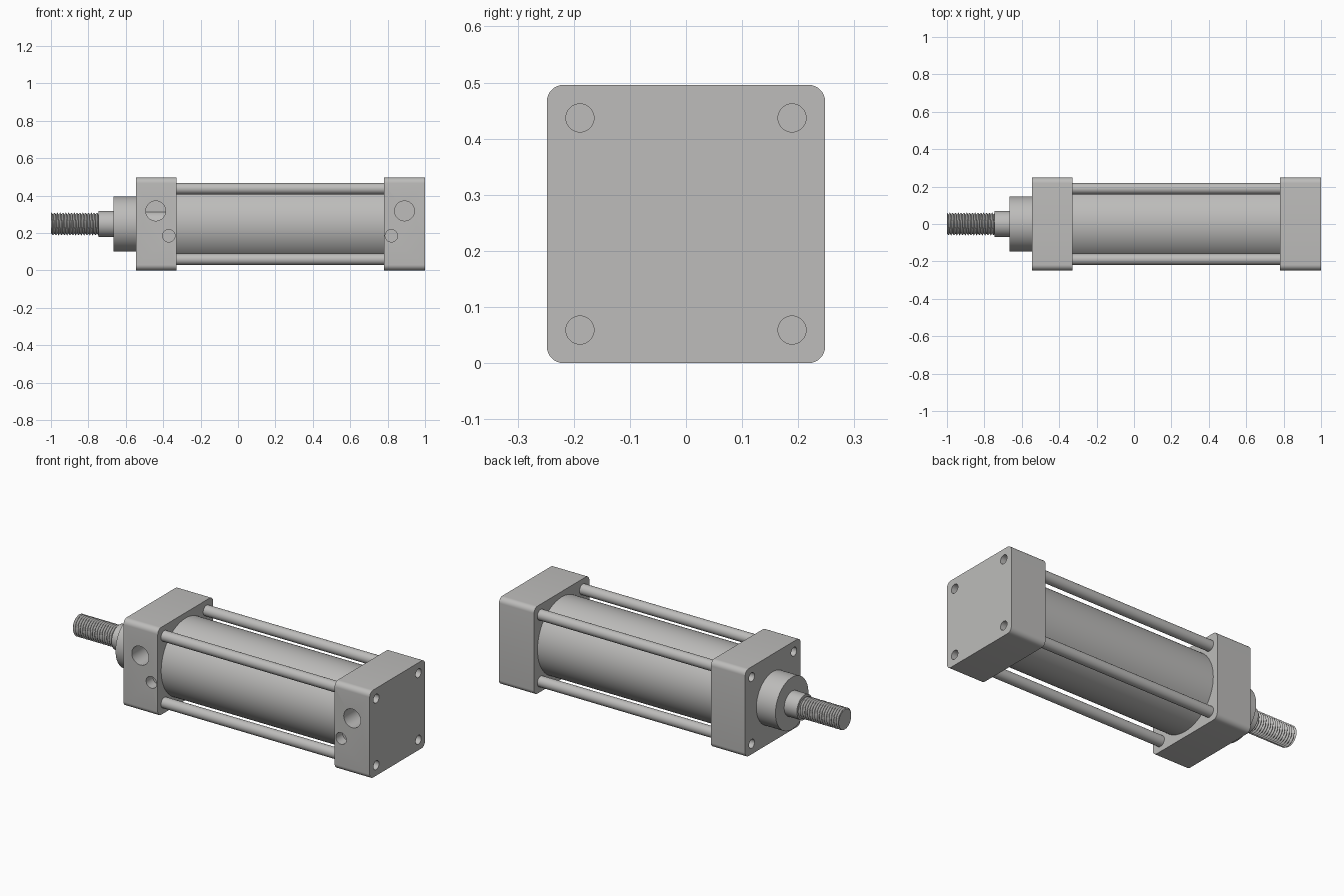
import bpy, bmesh, math
from mathutils import Matrix, Vector

if "Cube" in bpy.data.objects:
    bpy.data.objects.remove(bpy.data.objects["Cube"], do_unlink=True)

CZ = 0.248        # height of the centre axis
HALF = 0.248      # half width of the square end blocks
ROD = 0.189       # tie rod offset from the axis

steel = bpy.data.materials.new("grey steel")
steel.use_nodes = True
GREY = (0.51, 0.505, 0.495, 1)
steel.diffuse_color = GREY
steel.node_tree.nodes["Principled BSDF"].inputs["Base Color"].default_value = GREY


def finish(name, bm):
    """Turn a bmesh into a named, coloured, smooth-shaded object."""
    bmesh.ops.recalc_face_normals(bm, faces=bm.faces)
    mesh = bpy.data.meshes.new(name)
    bm.to_mesh(mesh)
    bm.free()
    mesh.materials.append(steel)
    ob = bpy.data.objects.new(name, mesh)
    bpy.context.collection.objects.link(ob)
    smooth(ob)
    return ob


def smooth(ob):
    bpy.ops.object.select_all(action='DESELECT')
    ob.select_set(True)
    bpy.context.view_layer.objects.active = ob
    bpy.ops.object.shade_smooth_by_angle(angle=math.radians(30))


def add_cylinder(bm, a, b, r, seg=48):
    """Closed cylinder from point a to point b."""
    a, b = Vector(a), Vector(b)
    rot = (b - a).to_track_quat('Z', 'Y').to_matrix().to_4x4()
    bmesh.ops.create_cone(bm, cap_ends=True, segments=seg, radius1=r, radius2=r,
                          depth=(b - a).length,
                          matrix=Matrix.Translation((a + b) / 2) @ rot)


def x_cylinder(name, x0, x1, r, y=0, z=CZ, seg=64):
    bm = bmesh.new()
    add_cylinder(bm, (x0, y, z), (x1, y, z), r, seg)
    return finish(name, bm)


def end_block(name, x0, x1, outer, ports):
    """Square block with rounded long edges, bolt holes and front ports."""
    bm = bmesh.new()
    r, pts = 0.03, []
    for corner in range(4):
        for i in range(9):
            t = math.radians(90 * corner + 90 * i / 8)
            m = math.radians(90 * corner + 45)
            cy = math.copysign(HALF - r, math.cos(m))
            cz = math.copysign(HALF - r, math.sin(m))
            pts.append((x0, cy + r * math.cos(t), CZ + cz + r * math.sin(t)))
    face = bm.faces.new([bm.verts.new(p) for p in pts])
    ext = bmesh.ops.extrude_face_region(bm, geom=[face])
    verts = [v for v in ext["geom"] if isinstance(v, bmesh.types.BMVert)]
    bmesh.ops.translate(bm, verts=verts, vec=(x1 - x0, 0, 0))
    # the starting face stays as the near cap
    if not any(all(abs(v.co.x - x0) < 1e-6 for v in f.verts) for f in bm.faces):
        bm.faces.new([v for v in bm.verts if abs(v.co.x - x0) < 1e-6])
    block = finish(name, bm)

    # bolt holes in the outer face, ports in the front face
    bm = bmesh.new()
    s = 1 if outer > 0 else -1
    for sy in (-1, 1):
        for sz in (-1, 1):
            y, z = sy * ROD, CZ + sz * ROD
            add_cylinder(bm, (outer + 0.05 * s, y, z), (outer - 0.09 * s, y, z), 0.025, 32)
    for x, z, rad, depth in ports:
        add_cylinder(bm, (x, -HALF - 0.05, z), (x, -HALF + depth, z), rad)
    cutter = finish(name + "_cutter", bm)
    cutter.hide_render = True
    mod = block.modifiers.new("holes", 'BOOLEAN')
    mod.object = cutter
    mod.operation = 'DIFFERENCE'
    mod.solver = 'EXACT'
    mod.use_self = True
    bpy.ops.object.select_all(action='DESELECT')
    block.select_set(True)
    bpy.context.view_layer.objects.active = block
    bpy.ops.object.modifier_apply(modifier=mod.name)
    bpy.data.objects.remove(cutter, do_unlink=True)
    smooth(block)


# end blocks: (x, z, radius, depth) for each port
end_block("head_block", -0.545, -0.33, -0.545,
          [(-0.44, 0.318, 0.053, 0.22), (-0.37, 0.185, 0.033, 0.06)])
end_block("cap_block", 0.78, 1.0, 1.0,
          [(0.89, 0.318, 0.053, 0.22), (0.82, 0.185, 0.033, 0.06)])

# barrel and tie rods between the blocks
x_cylinder("barrel", -0.332, 0.782, 0.217, seg=96)
for sy, side in ((-1, "front"), (1, "back")):
    for sz, level in ((-1, "lower"), (1, "upper")):
        x_cylinder(f"tie_rod_{level}_{side}", -0.332, 0.782, 0.03,
                   sy * ROD, CZ + sz * ROD, 32)

# gland and piston rod
x_cylinder("gland", -0.665, -0.543, 0.148)
x_cylinder("piston_rod", -0.745, -0.35, 0.07)

# threaded rod end: helical ridge made from a triangle wave
bm = bmesh.new()
X0, X1, TURNS, STEPS, SEG = -1.0, -0.743, 17, 8, 40
rings = []
for i in range(TURNS * STEPS + 1):
    x = X0 + (X1 - X0) * i / (TURNS * STEPS)
    ring = []
    for j in range(SEG):
        a = 2 * math.pi * j / SEG
        wave = abs(((i / STEPS - j / SEG) % 1) * 2 - 1)
        r = 0.051 + 0.010 * wave
        ring.append(bm.verts.new((x, r * math.cos(a), CZ + r * math.sin(a))))
    rings.append(ring)
for lo, hi in zip(rings, rings[1:]):
    for j in range(SEG):
        k = (j + 1) % SEG
        bm.faces.new((lo[j], lo[k], hi[k], hi[j]))
bm.faces.new(rings[0])
bm.faces.new(rings[-1])
finish("rod_thread", bm)
